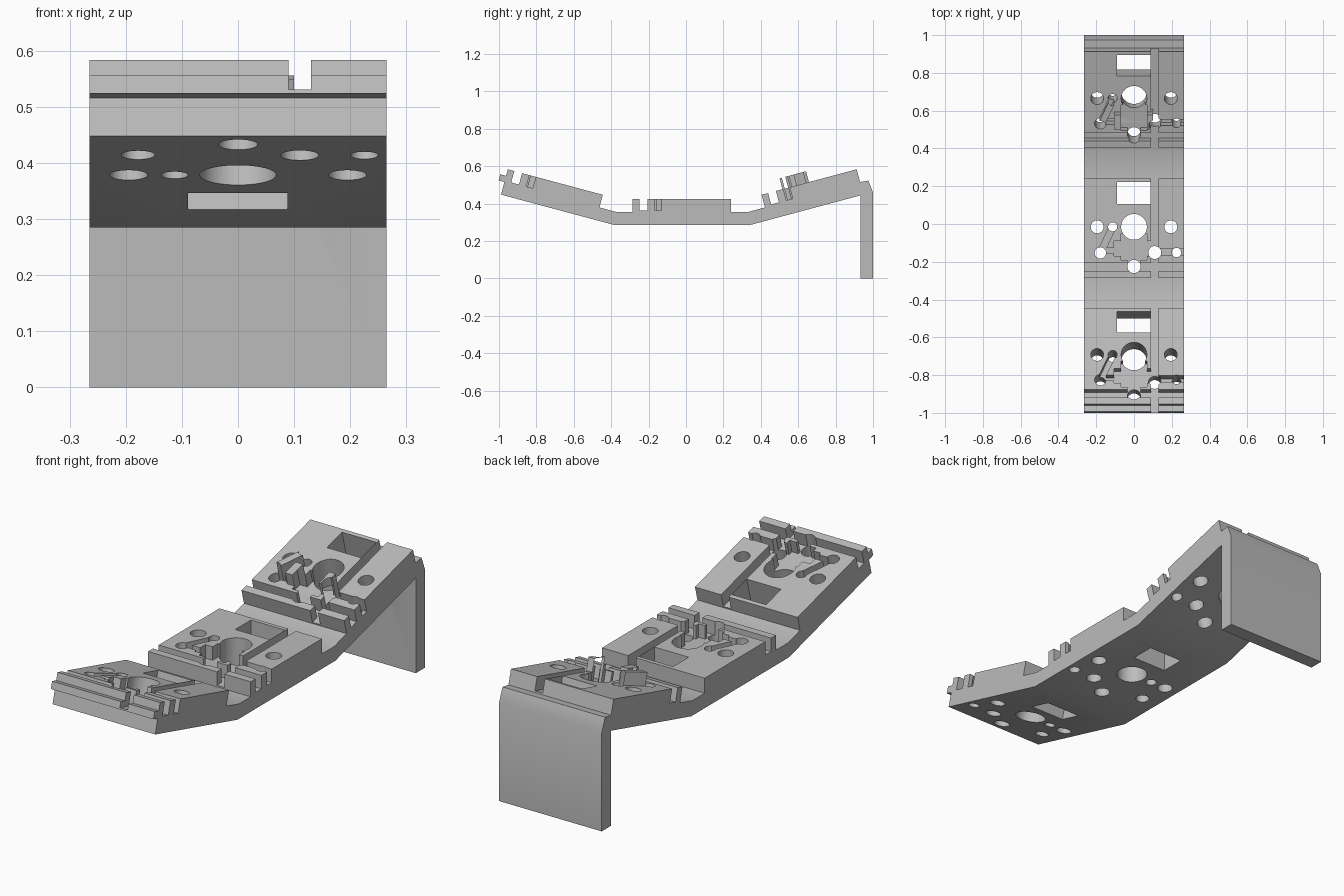
import bpy, bmesh, math
from mathutils import Matrix, Vector

if "Cube" in bpy.data.objects:
    bpy.data.objects.remove(bpy.data.objects["Cube"])

HALF = 0.265     # half width of the whole piece
SLAB = 0.07      # thickness of the carrier strip
TOP = 0.14       # thickness of a raised block
FLOOR = 0.077    # height of the channel floors
LENGTH = 0.526   # length of a raised block

grey = bpy.data.materials.new("light grey")
grey.use_nodes = True
colour = (0.5, 0.5, 0.5, 1)
grey.diffuse_color = colour
grey.node_tree.nodes["Principled BSDF"].inputs["Base Color"].default_value = colour


def module(y, z, degrees):
    return Matrix.Translation((0, y, z)) @ Matrix.Rotation(math.radians(degrees), 4, 'X')


front = module(-0.989, 0.448, -15)
middle = module(-0.285, 0.285, 0)
rear = module(0.4405, 0.312, 15)


def local(m, points):
    return [tuple((m @ Vector((0, w, n))).yz) for w, n in points]


def make_object(name, bm):
    mesh = bpy.data.meshes.new(name)
    bmesh.ops.recalc_face_normals(bm, faces=bm.faces)
    bm.to_mesh(mesh)
    bm.free()
    obj = bpy.data.objects.new(name, mesh)
    bpy.context.collection.objects.link(obj)
    obj.data.materials.append(grey)
    return obj


# Side profile: bent strip, three raised blocks, front lip and rear leg
block = [(0, SLAB), (0, TOP), (LENGTH, TOP), (LENGTH, SLAB)]
lip = [(0, 0), (0, SLAB), (-0.032, SLAB), (-0.032, 0.104), (0, 0.104)]
profile = local(front, lip + block[1:]) + [(-0.372, 0.355)]
profile += local(middle, block) + [(0.331, 0.355)] + local(rear, block)
profile += [(0.975, 0.523), (1.0, 0.46), (1.0, 0), (0.933, 0),
            (0.933, 0.444), (0.34, 0.285), (-0.381, 0.285)]

bm = bmesh.new()
side = bm.faces.new([bm.verts.new((-HALF, y, z)) for y, z in profile])
extruded = bmesh.ops.extrude_face_region(bm, geom=[side])["geom"]
bmesh.ops.translate(bm, vec=(2 * HALF, 0, 0),
                    verts=[v for v in extruded if isinstance(v, bmesh.types.BMVert)])
body = make_object("stepped_frame", bm)

# Cutters, in the coordinates of one block
cutters = []


def cut_box(m, x0, x1, w0, w1, bottom=FLOOR, turn=0):
    bm = bmesh.new()
    centre = Matrix.Translation(((x0 + x1) / 2, (w0 + w1) / 2, (bottom + 0.2) / 2))
    size = Matrix.Diagonal((x1 - x0, w1 - w0, 0.2 - bottom, 1))
    bmesh.ops.create_cube(bm, size=1, matrix=m @ centre @ Matrix.Rotation(turn, 4, 'Z') @ size)
    cutters.append(make_object("channel_cutter", bm))


def cut_hole(m, x, w, radius):
    bm = bmesh.new()
    bmesh.ops.create_cone(bm, cap_ends=True, segments=48, radius1=radius, radius2=radius,
                          depth=0.3, matrix=m @ Matrix.Translation((x, w, 0.08)))
    cutters.append(make_object("hole_cutter", bm))


holes = [(0, 0.27, 0.068), (-0.195, 0.27, 0.034), (0.195, 0.27, 0.034),
         (-0.113, 0.27, 0.024), (-0.178, 0.132, 0.03), (0.11, 0.134, 0.034),
         (0.225, 0.134, 0.025), (0, 0.06, 0.035)]

for m in (front, middle, rear):
    cut_box(m, 0.09, 0.13, -0.06, 0.56)            # lengthwise slot
    cut_box(m, -0.3, 0.3, 0.036, 0.079)            # crosswise groove
    cut_box(m, 0.12, 0.3, 0.12, 0.155)             # side channel
    cut_box(m, -0.106, 0.1, 0.115, 0.195)          # central pocket
    cut_box(m, -0.068, 0.068, 0.094, 0.235)        # pocket arms
    cut_box(m, -0.035, 0.035, 0.06, 0.1)           # pocket to groove
    cut_box(m, -0.178, -0.1, 0.128, 0.158)         # pocket to left hole
    a, b = Vector((-0.178, 0.132)), Vector((-0.113, 0.27))
    mid, run = (a + b) / 2, b - a
    cut_box(m, mid.x - 0.017, mid.x + 0.017, mid.y - run.length / 2,
            mid.y + run.length / 2, turn=-math.atan2(run.x, run.y))  # slanted channel
    cut_box(m, -0.089, 0.0885, 0.392, 0.507, bottom=-0.06)           # window
    for hole in holes:
        cut_hole(m, *hole)

for cutter in cutters:
    cutter.hide_render = True
    mod = body.modifiers.new("cut", 'BOOLEAN')
    mod.operation = 'DIFFERENCE'
    mod.solver = 'EXACT'
    mod.object = cutter

# Bake the cuts and drop the cutters
graph = bpy.context.evaluated_depsgraph_get()
baked = bpy.data.meshes.new_from_object(body.evaluated_get(graph))
body.modifiers.clear()
body.data = baked
for cutter in cutters:
    bpy.data.objects.remove(cutter)
baked.materials.clear()
baked.materials.append(grey)
for face in baked.polygons:
    face.material_index = 0

bpy.ops.object.select_all(action='DESELECT')
body.select_set(True)
bpy.context.view_layer.objects.active = body
bpy.ops.object.shade_smooth_by_angle(angle=math.radians(25))
